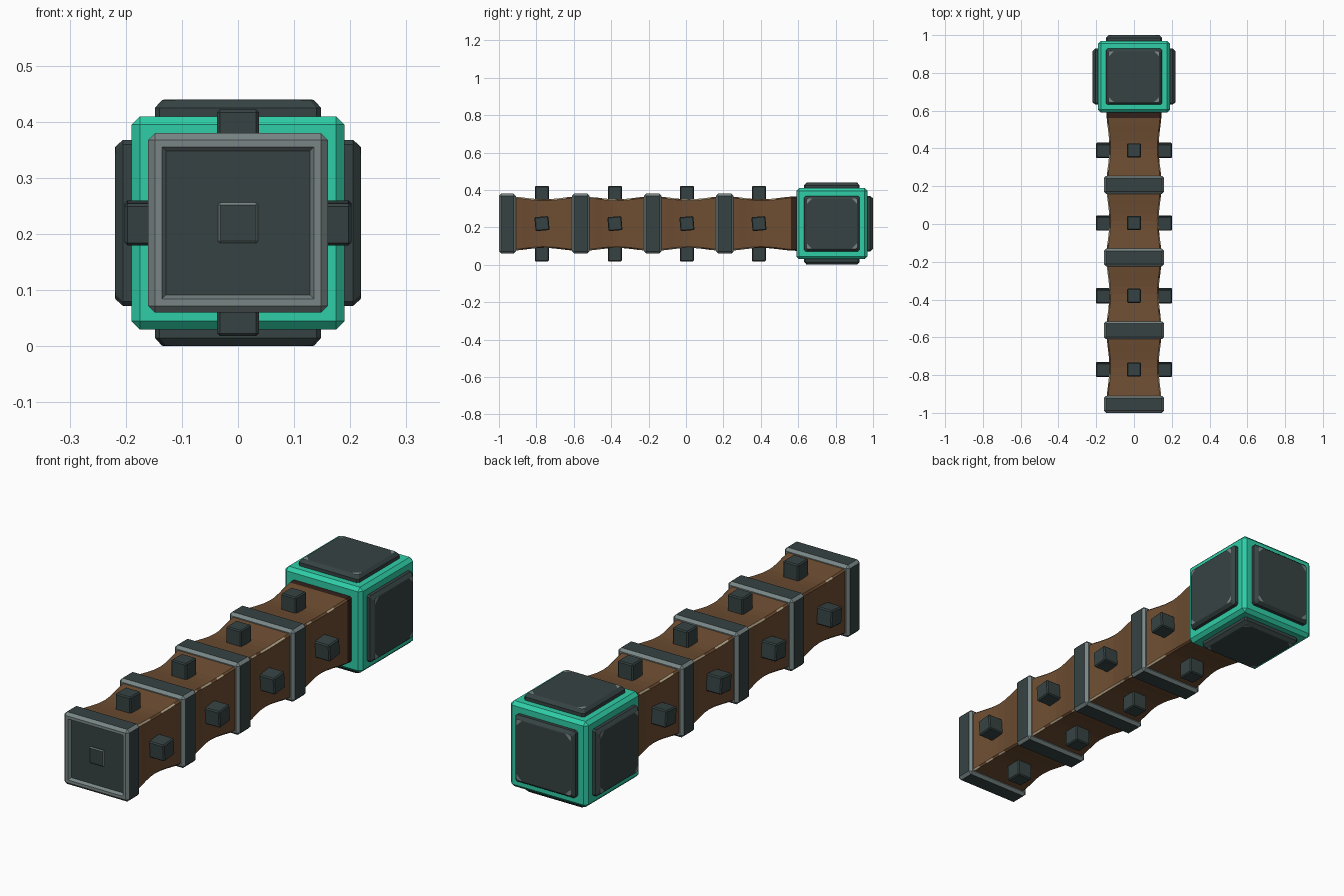
import bpy, bmesh, math, random
from mathutils import Matrix, Vector

if "Cube" in bpy.data.objects:
    bpy.data.objects.remove(bpy.data.objects["Cube"])

random.seed(4)
CZ = 0.22  # height of the long axis


def material(name, rgb):
    m = bpy.data.materials.new(name)
    m.diffuse_color = (*rgb, 1)
    m.use_nodes = True
    m.node_tree.nodes["Principled BSDF"].inputs["Base Color"].default_value = m.diffuse_color
    return m


DARK = material("dark iron", (0.037, 0.055, 0.055))
GREY = material("worn grey edge", (0.19, 0.235, 0.235))
GREEN = material("teal green", (0.028, 0.62, 0.39))
BROWN = material("brown wood", (0.155, 0.075, 0.032))
TAN = material("chipped tan wood", (0.50, 0.40, 0.25))
SHADE = material("dark brown wood", (0.035, 0.015, 0.010))


def finish(bm, name, mats):
    bmesh.ops.recalc_face_normals(bm, faces=bm.faces[:])
    me = bpy.data.meshes.new(name)
    bm.to_mesh(me)
    bm.free()
    for m in mats:
        me.materials.append(m)
    ob = bpy.data.objects.new(name, me)
    bpy.context.collection.objects.link(ob)
    return ob


def bevel_box(center, size, bevel, rot=None):
    bm = bmesh.new()
    bmesh.ops.create_cube(bm, size=1)
    bmesh.ops.scale(bm, vec=size, verts=bm.verts[:])
    bmesh.ops.bevel(bm, geom=bm.edges[:], offset=bevel, segments=1,
                    profile=0.5, affect='EDGES')
    if rot:
        bmesh.ops.transform(bm, matrix=rot, verts=bm.verts[:])
    bmesh.ops.translate(bm, vec=center, verts=bm.verts[:])
    bm.normal_update()
    return bm


def loft(bm, rings, paint):
    """Skin rings of points; paint(ring, side) gives the material index."""
    vs = [[bm.verts.new(p) for p in r] for r in rings]
    n = len(rings[0])
    for i in range(len(vs) - 1):
        for j in range(n):
            k = (j + 1) % n
            f = bm.faces.new((vs[i][j], vs[i][k], vs[i + 1][k], vs[i + 1][j]))
            f.material_index = paint(i, j)
    bm.faces.new(vs[0])
    bm.faces.new(vs[-1])


def octagon(h, c):
    """Square of half size h with corners cut by c; odd sides are corners."""
    return [(-h + c, -h), (h - c, -h), (h, -h + c), (h, h - c),
            (h - c, h), (-h + c, h), (-h, h - c), (-h, -h + c)]


# wooden handle, slightly waisted between the bands
STOPS = [-0.955, -0.5625, -0.1775, 0.2075, 0.6]
rings, ys = [], []
for a, b in zip(STOPS, STOPS[1:]):
    for s in range(10):
        t = s / 10
        ys.append((a + (b - a) * t, 0.138 + 0.008 * math.cos(2 * math.pi * t)))
ys.append((0.62, 0.146))
for y, h in ys:
    rings.append([(x, y, CZ + z) for x, z in octagon(h, 0.007)])


def wood(i, j):
    if i >= len(ys) - 2:
        return 2
    return 1 if j % 2 and random.random() < 0.45 else 0


bm = bmesh.new()
loft(bm, rings, wood)
finish(bm, "handle", [BROWN, TAN, SHADE])

# iron bands around the handle; the first is the recessed end cap
for n, y in enumerate((-0.955, -0.5625, -0.1775, 0.2075)):
    bm = bevel_box((0, y, CZ), (0.32, 0.09 if n == 0 else 0.095, 0.32), 0.012)
    for f in bm.faces:
        side = max(abs(f.normal.x), abs(f.normal.z)) > 0.95
        f.material_index = 0 if side else 1
    if n == 0:
        front = [min(bm.faces, key=lambda f: f.calc_center_median().y)]
        bmesh.ops.inset_region(bm, faces=front, thickness=0.018, depth=0)
        wall = bmesh.ops.inset_region(bm, faces=front, thickness=0.01, depth=-0.014)
        for f in front + wall["faces"]:
            f.material_index = 0 if f in front else 1
    finish(bm, "end_cap" if n == 0 else f"band_{n}", [DARK, GREY])

# square studs on all four sides, plus one in the end cap
for n, y in enumerate((-0.77, -0.38, 0.005, 0.39)):
    for k in range(4):
        a = k * math.pi / 2
        d = Vector((math.cos(a), 0, math.sin(a)))
        size = (0.12, 0.075, 0.075) if k % 2 == 0 else (0.075, 0.075, 0.12)
        tilt = Matrix.Rotation(math.radians(5), 4, 'X') if k % 2 == 0 else None
        bm = bevel_box(Vector((0, y, CZ)) + d * 0.142, size, 0.005, tilt)
        finish(bm, f"stud_{n}_{k}", [DARK])
bm = bevel_box((0, -0.978, CZ), (0.072, 0.03, 0.072), 0.004)
for f in bm.faces:
    f.material_index = 0 if max(map(abs, f.normal)) > 0.95 else 1
finish(bm, "end_stud", [DARK, GREY])

# green head block
HEAD = Vector((0, 0.78, CZ))
finish(bevel_box(HEAD, (0.38, 0.38, 0.38), 0.015), "head_block", [GREEN])

# iron plates on the five free faces of the head, with worn corners
PLATES = {
    "top": Matrix(),
    "bottom": Matrix.Rotation(math.pi, 4, 'X'),
    "right": Matrix.Rotation(math.pi / 2, 4, 'Y'),
    "left": Matrix.Rotation(-math.pi / 2, 4, 'Y'),
    "back": Matrix.Rotation(-math.pi / 2, 4, 'X'),
}
for name, rot in PLATES.items():
    bm = bmesh.new()
    levels = [(0.148, 0.008, 0.18), (0.148, 0.008, 0.205),
              (0.136, 0.008, 0.2185), (0.133, 0.026, 0.2195)]
    loft(bm, [[(x, y, z) for x, y in octagon(h, c)] for h, c, z in levels],
         lambda i, j: 1 if i == 2 and j % 2 else 0)
    bmesh.ops.transform(bm, matrix=Matrix.Translation(HEAD) @ rot, verts=bm.verts[:])
    finish(bm, f"{name}_plate", [DARK, GREY])
